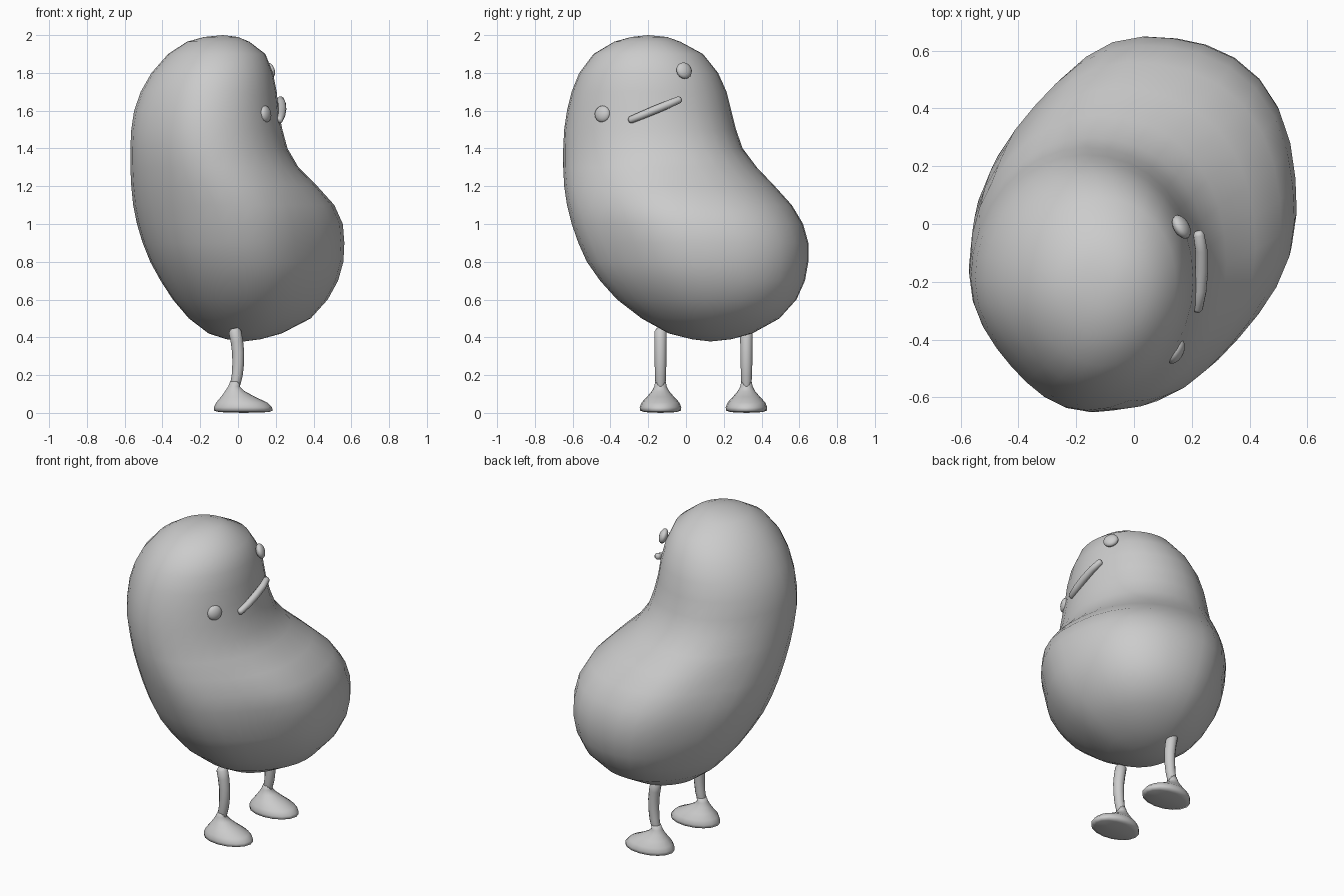
import bpy, bmesh, math
from mathutils import Vector

if "Cube" in bpy.data.objects:
    bpy.data.objects.remove(bpy.data.objects["Cube"])

grey = bpy.data.materials.new("plain grey")
grey.diffuse_color = (0.6, 0.6, 0.6, 1)
grey.use_nodes = True
grey.node_tree.nodes["Principled BSDF"].inputs["Base Color"].default_value = grey.diffuse_color


def finish(name, bm):
    bmesh.ops.recalc_face_normals(bm, faces=bm.faces)
    mesh = bpy.data.meshes.new(name)
    bm.to_mesh(mesh)
    bm.free()
    obj = bpy.data.objects.new(name, mesh)
    bpy.context.collection.objects.link(obj)
    mesh.materials.append(grey)
    for p in mesh.polygons:
        p.use_smooth = True
    return obj


def loft(name, rings, start, end):
    """Skin a list of point rings, closing each end on a tip point."""
    bm = bmesh.new()
    vs = [[bm.verts.new(p) for p in ring] for ring in rings]
    n = len(vs[0])
    for a, b in zip(vs, vs[1:]):
        for i in range(n):
            bm.faces.new((a[i], a[(i + 1) % n], b[(i + 1) % n], b[i]))
    for ring, tip in ((vs[0], start), (vs[-1], end)):
        t = bm.verts.new(tip)
        for i in range(n):
            bm.faces.new((ring[i], ring[(i + 1) % n], t))
    return finish(name, bm)


def oval(z, x0, x1, y0, y1, bulges=(0, 0, 0), n=32):
    """Level ellipse fitting an x/y box; its diagonals bulge by near, far and side."""
    cx, cy, hx, hy = (x0 + x1) / 2, (y0 + y1) / 2, (x1 - x0) / 2, (y1 - y0) / 2
    near, far, side = bulges
    ring = []
    for i in range(n):
        a = math.tau * i / n
        c, s = math.cos(a), math.sin(a)
        bulge = (near, side, far, side)[4 * i // n] * math.sin(2 * a) ** 2
        ring.append((cx + (hx + bulge) * c, cy + (hy + bulge) * s, z))
    return ring


# Bulge keys by height: near, far, side
keys = [(.38, (0, 0, 0)), (.6, (.03, .01, -.03)), (.9, (.04, 0, -.05)),
        (1.1, (.035, -.015, -.04)), (1.3, (.015, -.03, -.005)),
        (1.6, (.01, -.03, 0)), (2.0, (0, 0, 0))]


def bulges_at(z):
    for (z0, a), (z1, b) in zip(keys, keys[1:]):
        if z <= z1:
            return Vector(a).lerp(Vector(b), (z - z0) / (z1 - z0))


# Bean body: height, x range, y range
body = [
    (0.39, -.06, .12, .03, .24), (0.42, -.155, .23, -.09, .35),
    (0.50, -.26, .385, -.235, .495), (0.60, -.345, .475, -.365, .585),
    (0.70, -.41, .53, -.455, .63), (0.80, -.465, .558, -.525, .648),
    (0.90, -.505, .563, -.57, .648), (1.00, -.535, .555, -.605, .62),
    (1.10, -.555, .51, -.63, .56), (1.20, -.565, .42, -.645, .47),
    (1.30, -.57, .32, -.65, .375), (1.40, -.57, .262, -.65, .30),
    (1.50, -.565, .235, -.645, .265), (1.60, -.55, .215, -.63, .24),
    (1.70, -.515, .205, -.605, .215), (1.80, -.458, .185, -.565, .17),
    (1.90, -.37, .145, -.49, .09), (1.965, -.27, .06, -.38, -.03),
    (1.99, -.18, .0, -.29, -.10)]
loft("body", [oval(*r, bulges_at(r[0])) for r in body], (.03, .13, .378), (-.08, -.2, 2.0))


def tube(name, path, radii, n=12):
    """Round tube along a path with rounded-off ends."""
    pts = [Vector(p) for p in path]
    rings = []
    for i, (p, r) in enumerate(zip(pts, radii)):
        t = (pts[min(i + 1, len(pts) - 1)] - pts[max(i - 1, 0)]).normalized()
        u = t.cross(Vector((1, 0, 0.01))).normalized()
        v = t.cross(u)
        rings.append([p + r * (u * math.cos(a) + v * math.sin(a))
                      for a in (math.tau * k / n for k in range(n))])
    return loft(name, rings, pts[0], pts[-1])


# Mouth bar
tube("mouth", [(.216, -.302, 1.547), (.219, -.293, 1.551), (.230, -.23, 1.577),
               (.234, -.16, 1.606), (.233, -.09, 1.635), (.224, -.036, 1.658),
               (.221, -.026, 1.662)], [.012, .019, .021, .022, .021, .019, .012])

# Button eyes, flattened along the surface direction
for name, loc, normal in (("lower_eye", (.146, -.442, 1.582), (.87, -.46, .12)),
                          ("upper_eye", (.164, -.010, 1.812), (.82, .48, .3))):
    bm = bmesh.new()
    bmesh.ops.create_uvsphere(bm, u_segments=16, v_segments=10, radius=.045)
    bmesh.ops.scale(bm, vec=(1, 1, .55), verts=bm.verts)
    eye = finish(name, bm)
    eye.location = loc
    eye.rotation_euler = Vector(normal).to_track_quat('Z', 'Y').to_euler()

# Legs and feet: toes point to +x
foot = [(.004, -.10, .165, .085), (.012, -.127, .183, .108), (.03, -.127, .18, .11),
        (.055, -.115, .155, .10), (.085, -.09, .09, .072), (.115, -.068, .035, .046),
        (.14, -.052, .010, .033), (.165, -.042, .014, .028)]
for side, y in (("front", -.135), ("back", .32)):
    tube(side + "_leg", [(-.016, y, .13), (-.015, y, .15), (-.004, y, .20),
                         (.001, y, .26), (.001, y, .32), (-.006, y, .38),
                         (-.016, y, .43), (-.02, y, .448)],
         [.024, .027, .029, .031, .032, .033, .033, .02])
    loft(side + "_foot", [oval(z, x0, x1, y - w, y + w, n=16) for z, x0, x1, w in foot],
         (.03, y, 0.0), (-.014, y, .17))
